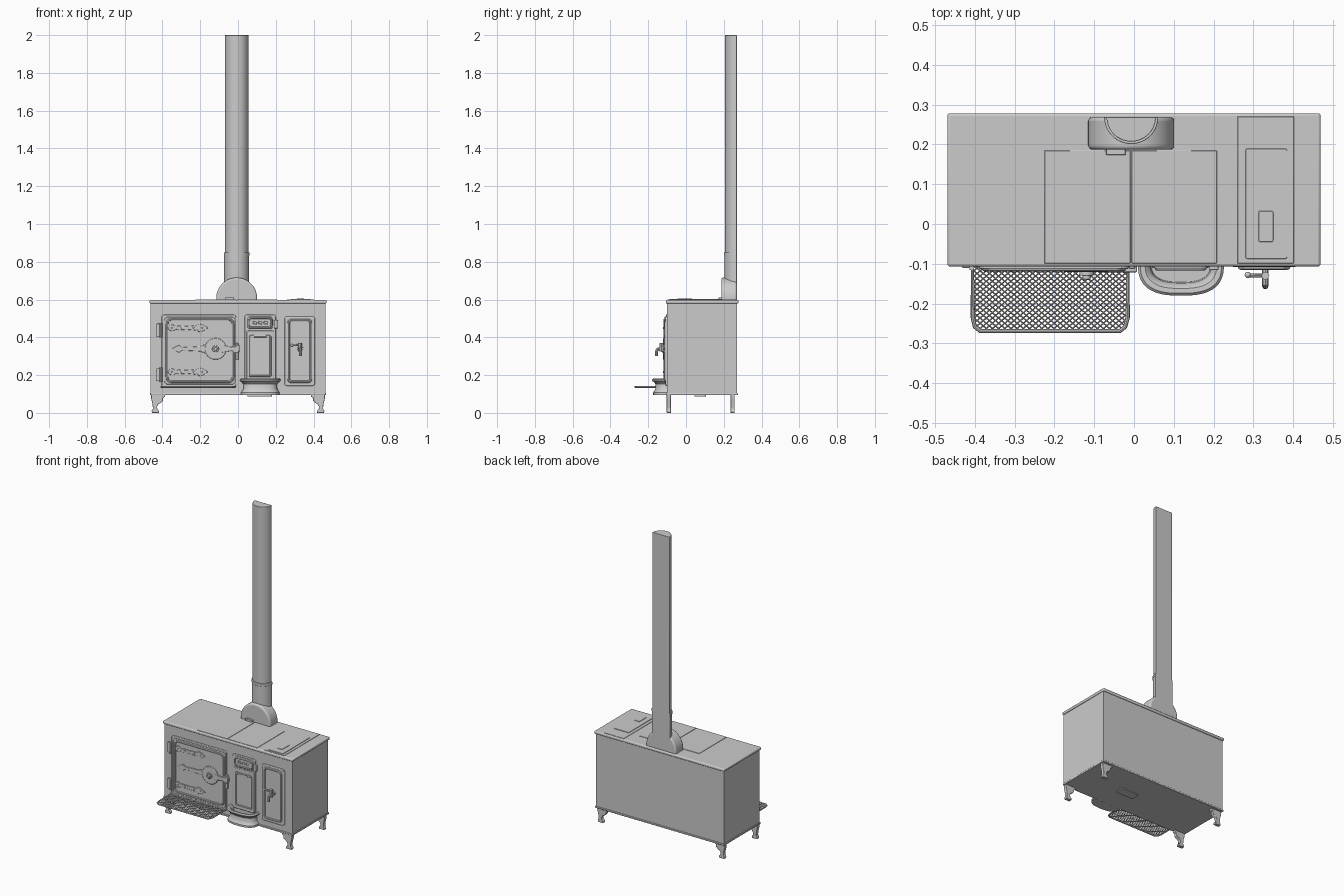
import bpy, bmesh
from math import sin, cos, pi, copysign
from mathutils import Vector

if "Cube" in bpy.data.objects:
    bpy.data.objects.remove(bpy.data.objects["Cube"])


def finish(obj, bevel=0, segs=2):
    if bevel:
        m = obj.modifiers.new("bevel", 'BEVEL')
        m.width, m.segments, m.limit_method = bevel, segs, 'ANGLE'
        m.angle_limit = 0.6
    bpy.ops.object.select_all(action='DESELECT')
    obj.select_set(True)
    bpy.context.view_layer.objects.active = obj
    if obj.type == 'CURVE':
        bpy.ops.object.convert(target='MESH')
        obj = bpy.context.object
    bpy.ops.object.shade_smooth_by_angle(angle=0.6)
    return obj


def from_bm(name, bm, bevel=0, segs=2):
    bmesh.ops.recalc_face_normals(bm, faces=bm.faces)
    me = bpy.data.meshes.new(name)
    bm.to_mesh(me)
    bm.free()
    obj = bpy.data.objects.new(name, me)
    bpy.context.collection.objects.link(obj)
    return finish(obj, bevel, segs)


def prism(name, pts, a, b, axis='y', bevel=0, segs=2):
    """Extrude a 2D outline (x,z along y, or x,y along z) from a to b."""
    put = (lambda p, t: (p[0], t, p[1])) if axis == 'y' else (lambda p, t: (p[0], p[1], t))
    bm = bmesh.new()
    lo = [bm.verts.new(put(p, a)) for p in pts]
    hi = [bm.verts.new(put(p, b)) for p in pts]
    bm.faces.new(lo)
    bm.faces.new(hi)
    n = len(pts)
    for i in range(n):
        bm.faces.new((lo[i], lo[(i + 1) % n], hi[(i + 1) % n], hi[i]))
    return from_bm(name, bm, bevel, segs)


def tube(name, paths, r, cyclic=False, res=2):
    cu = bpy.data.curves.new(name, 'CURVE')
    cu.dimensions = '3D'
    cu.bevel_depth, cu.bevel_resolution, cu.use_fill_caps = r, res, True
    for path in paths:
        s = cu.splines.new('POLY')
        s.points.add(len(path) - 1)
        for p, co in zip(s.points, path):
            p.co = (*co, 1)
        s.use_cyclic_u = cyclic
    obj = bpy.data.objects.new(name, cu)
    bpy.context.collection.objects.link(obj)
    return finish(obj)


def rect(x0, x1, z0, z1, r=0.0, n=5):
    if not r:
        return [(x0, z0), (x1, z0), (x1, z1), (x0, z1)]
    out = []
    for cx, cz, s in ((x1 - r, z1 - r, 0), (x0 + r, z1 - r, 1), (x0 + r, z0 + r, 2), (x1 - r, z0 + r, 3)):
        out += [(cx + r * cos((s + i / n) * pi / 2), cz + r * sin((s + i / n) * pi / 2)) for i in range(n + 1)]
    return out


def arc(cx, cy, r, a0, a1, n):
    return [(cx + r * cos(a0 + (a1 - a0) * i / n), cy + r * sin(a0 + (a1 - a0) * i / n)) for i in range(n + 1)]


def disc(name, x, z, r, a, b, bevel=0.002, n=24):
    return prism(name, arc(x, z, r, 0, 2 * pi * (n - 1) / n, n - 1), a, b, 'y', bevel)


def moulding(name, pts, y, r):
    return tube(name, [[(x, y, z) for x, z in pts]], r, True)


def mirrored(half, x, z, sx=1):
    """Outline symmetric about its long axis."""
    return [(x + sx * u, z + v) for u, v in half] + [(x + sx * u, z - v) for u, v in reversed(half) if v]


FY = -0.10  # front face of the body

# Body, base trim and top plate
prism("body", rect(-0.462, 0.462, 0.1, 0.585), FY, 0.270)
prism("base_trim", rect(-0.466, 0.466, -0.104, 0.274), 0.094, 0.106, 'z', 0.003)
prism("underside_plate", rect(0.05, 0.18, 0.045, 0.105, 0.01), 0.088, 0.096, 'z')
prism("top_plate", rect(-0.469, 0.469, -0.107, 0.278), 0.578, 0.597, 'z', 0.007, 3)

# Raised hob plates and water tank lid
for name, r in (("hob_plate_left", rect(-0.225, -0.009, -0.099, 0.185)),
                ("hob_plate_right", rect(-0.006, 0.208, -0.099, 0.185)),
                ("tank_strip", rect(0.26, 0.402, -0.099, 0.27))):
    prism(name, r, 0.59, 0.5995, 'z', 0.001, 1)
prism("tank_lid", rect(0.28, 0.385, -0.088, 0.19, 0.006), 0.595, 0.603, 'z', 0.001, 1)
prism("lid_grip", rect(0.313, 0.35, -0.045, 0.033, 0.004), 0.6, 0.606, 'z', 0.001, 1)
prism("damper_slide", rect(-0.07, -0.021, 0.173, 0.195), 0.595, 0.612, 'z', 0.002)

# Feet: bracket profile, mirrored left/right, front/back
foot = [(0.460, 0.097), (0.385, 0.097), (0.387, 0.085), (0.398, 0.078), (0.397, 0.066), (0.405, 0.055),
        (0.420, 0.048), (0.428, 0.035), (0.428, 0.022), (0.418, 0.012), (0.418, 0), (0.456, 0),
        (0.457, 0.012), (0.450, 0.022), (0.453, 0.05), (0.460, 0.075)]
for sx, side in ((-1, "left"), (1, "right")):
    for y, end in ((-0.102, "front"), (0.236, "back")):
        prism(f"{end}_{side}_foot", [(sx * x, z) for x, z in foot], y, y + 0.022, 'y', 0.002)

# Flue: half-round hood, collar and pipe with a flat back
FX, BY = -0.007, 0.269
prism("flue_hood", [(FX + 0.108, 0.59)] + arc(FX, 0.608, 0.108, 0, pi, 40) + [(FX - 0.108, 0.59)],
      0.187, BY, 'y', 0.010, 4)
for name, r, z0, z1 in (("flue_collar", 0.066, 0.62, 0.838), ("flue_ring", 0.068, 0.832, 0.850),
                        ("flue_pipe", 0.062, 0.83, 2.0)):
    prism(name, arc(FX, BY, r, pi, 2 * pi, 32), z0, z1, 'z', 0.002)

# Oven door with double moulding
prism("oven_frame", rect(-0.405, -0.010, 0.135, 0.520, 0.015), FY + 0.01, FY - 0.007, 'y', 0.003)
prism("oven_door", rect(-0.390, -0.013, 0.150, 0.508, 0.02), FY, FY - 0.013, 'y', 0.003)
moulding("oven_door_moulding", rect(-0.376, -0.026, 0.165, 0.495, 0.025), FY - 0.012, 0.007)

# Strap hinges with rivets, and hinge barrels
strap = [(0, 0), (0.012, 0.015), (0.028, 0.018), (0.046, 0.007), (0.06, 0.012), (0.10, 0.009),
         (0.145, 0.013), (0.158, 0.010), (0.165, 0.022), (0.185, 0.018), (0.217, 0)]
for z, lvl in ((0.450, "upper"), (0.217, "lower")):
    prism(f"{lvl}_strap", mirrored(strap, -0.373, z), FY - 0.01, FY - 0.019, 'y', 0.002)
    for i, x in enumerate((-0.35, -0.30, -0.235, -0.19)):
        disc(f"{lvl}_strap_rivet_{i}", x, z, 0.005, FY - 0.015, FY - 0.022, 0.001, 12)
    hz = 0.438 if lvl == "upper" else 0.202
    prism(f"{lvl}_hinge_leaf", rect(-0.432, -0.405, hz - 0.034, hz + 0.034, 0.004), FY, FY - 0.010, 'y', 0.002)
    tube(f"{lvl}_hinge_barrel", [[(-0.408, FY - 0.010, hz - 0.038), (-0.408, FY - 0.010, hz + 0.038)]], 0.007)

# Oven latch: spear, disc, bar and catch
spear = [(0, 0), (0.04, 0.02), (0.055, 0.008), (0.09, 0.010), (0.15, 0.013), (0.20, 0.03), (0.235, 0.03)]
LZ = 0.339
prism("latch_spear", mirrored(spear, -0.352, LZ), FY - 0.01, FY - 0.019, 'y', 0.002)
disc("latch_disc", -0.119, LZ, 0.057, FY - 0.01, FY - 0.021, 0.003, 32)
disc("latch_boss", -0.119, LZ, 0.018, FY - 0.015, FY - 0.030)
disc("latch_knob", -0.119, LZ, 0.010, FY - 0.025, FY - 0.040, 0.003)
prism("latch_bar", mirrored([(0, 0.020), (0.05, 0.011), (0.095, 0.013)], -0.089, LZ), FY - 0.01, FY - 0.022, 'y', 0.002)
prism("latch_catch", rect(-0.028, 0.008, LZ - 0.020, LZ + 0.020, 0.006), FY, FY - 0.020, 'y', 0.002)
prism("latch_keeper", rect(-0.012, 0.002, LZ - 0.06, LZ + 0.03, 0.003), FY, FY - 0.012, 'y', 0.002)

# Firebox: frame, air vent and door
prism("firebox_frame", rect(0.034, 0.200, 0.17, 0.520, 0.014), FY + 0.01, FY - 0.006, 'y', 0.003)
prism("vent_plate", rect(0.050, 0.184, 0.443, 0.510, 0.016), FY, FY - 0.012, 'y', 0.003)
moulding("vent_moulding", rect(0.057, 0.177, 0.452, 0.502, 0.014), FY - 0.012, 0.005)
for i in range(3):
    x = 0.088 + i * 0.029
    moulding(f"vent_slot_{i}", rect(x - 0.010, x + 0.010, 0.470, 0.484, 0.006), FY - 0.012, 0.0025)
prism("vent_catch", rect(0.190, 0.212, 0.447, 0.492, 0.005), FY, FY - 0.016, 'y', 0.002)
prism("firebox_door", rect(0.045, 0.189, 0.170, 0.435, 0.008), FY, FY - 0.010, 'y', 0.003)
moulding("firebox_moulding", rect(0.062, 0.172, 0.195, 0.405, 0.004), FY - 0.010, 0.005)
for x in (0.075, 0.159):
    prism("firebox_tab", rect(x - 0.010, x + 0.010, 0.398, 0.412), FY, FY - 0.017, 'y', 0.002)

# Ash pan: wall profile (offset, height) lofted round a U-shaped plan
wall = [(0.002, 0.096), (0.002, 0.108), (-0.004, 0.116), (-0.010, 0.128), (-0.011, 0.152), (-0.002, 0.163),
        (0.006, 0.168), (0.008, 0.176), (0.002, 0.182), (-0.010, 0.181), (-0.018, 0.174), (-0.024, 0.160),
        (-0.026, 0.115)]
bm = bmesh.new()
N, rings = 40, []
for o, z in wall:
    ring = []
    for i in range(N + 1):
        t = pi + pi * i / N
        c, s = cos(t), abs(sin(t))
        ring.append(bm.verts.new((0.118 + (0.100 + o) * copysign(abs(c) ** 0.75, c),
                                  FY - (0.072 + o) * (s if s > 1e-6 else 0) ** 0.75, z)))
    rings.append(ring)
for a, b in zip(rings, rings[1:]):
    for i in range(N):
        bm.faces.new((a[i], a[i + 1], b[i + 1], b[i]))
bm.faces.new(rings[0])
bm.faces.new(rings[-1])
from_bm("ash_pan", bm)

# Water tank panel and tap
prism("tank_panel", rect(0.246, 0.408, 0.143, 0.510, 0.014), FY + 0.01, FY - 0.008, 'y', 0.004)
moulding("tank_panel_moulding", rect(0.268, 0.386, 0.165, 0.490, 0.016), FY - 0.008, 0.007)
TX, TZ = 0.330, 0.340
disc("tap_flange", TX, TZ, 0.015, FY, FY - 0.014)
spout = [(TX, FY - 0.01, TZ), (TX, -0.140, TZ), (TX, -0.150, TZ - 0.003), (TX, -0.155, TZ - 0.012), (TX, -0.156, TZ - 0.038)]
tube("tap_spout", [spout], 0.008)
tube("tap_stem", [[(TX, -0.130, TZ - 0.016), (TX, -0.130, TZ + 0.030)]], 0.010)
tube("tap_lever", [[(TX, -0.130, TZ + 0.020), (0.305, -0.130, TZ + 0.018), (0.283, -0.128, TZ + 0.018)]], 0.005)
bm = bmesh.new()
bmesh.ops.create_uvsphere(bm, u_segments=12, v_segments=8, radius=0.008)
bmesh.ops.translate(bm, verts=bm.verts, vec=(0.286, -0.128, TZ + 0.018))
from_bm("tap_lever_knob", bm)

# Shelf: rim and criss-cross mesh clipped to its outline
SZ = 0.138
outline = [Vector(p) for p in ((-0.406, -0.105), (-0.405, -0.235), (-0.400, -0.258), (-0.386, -0.269),
                               (-0.036, -0.269), (-0.022, -0.258), (-0.016, -0.235), (-0.015, -0.105))]
tube("shelf_rim", [[(p.x, p.y, SZ) for p in outline]], 0.0055, True)


def clip(p, d):
    lo, hi = -9.0, 9.0
    for a, b in zip(outline, outline[1:] + outline[:1]):
        e = b - a
        n = Vector((e.y, -e.x))  # outward for this counter-clockwise outline
        den, num = n.dot(d), n.dot(a - p)
        if den > 1e-9:
            hi = min(hi, num / den)
        elif den < -1e-9:
            lo = max(lo, num / den)
        elif num < 0:
            return None
    return (p + d * lo, p + d * hi) if hi - lo > 0.004 else None


wires = []
for s in (-1, 1):
    for i in range(-16, 46):
        seg = clip(Vector((-0.41 + i * 0.0155, -0.19)), Vector((1, s * 0.85)))
        if seg:
            wires.append([(q.x, q.y, SZ) for q in seg])
tube("shelf_mesh", wires, 0.0018, res=0)
